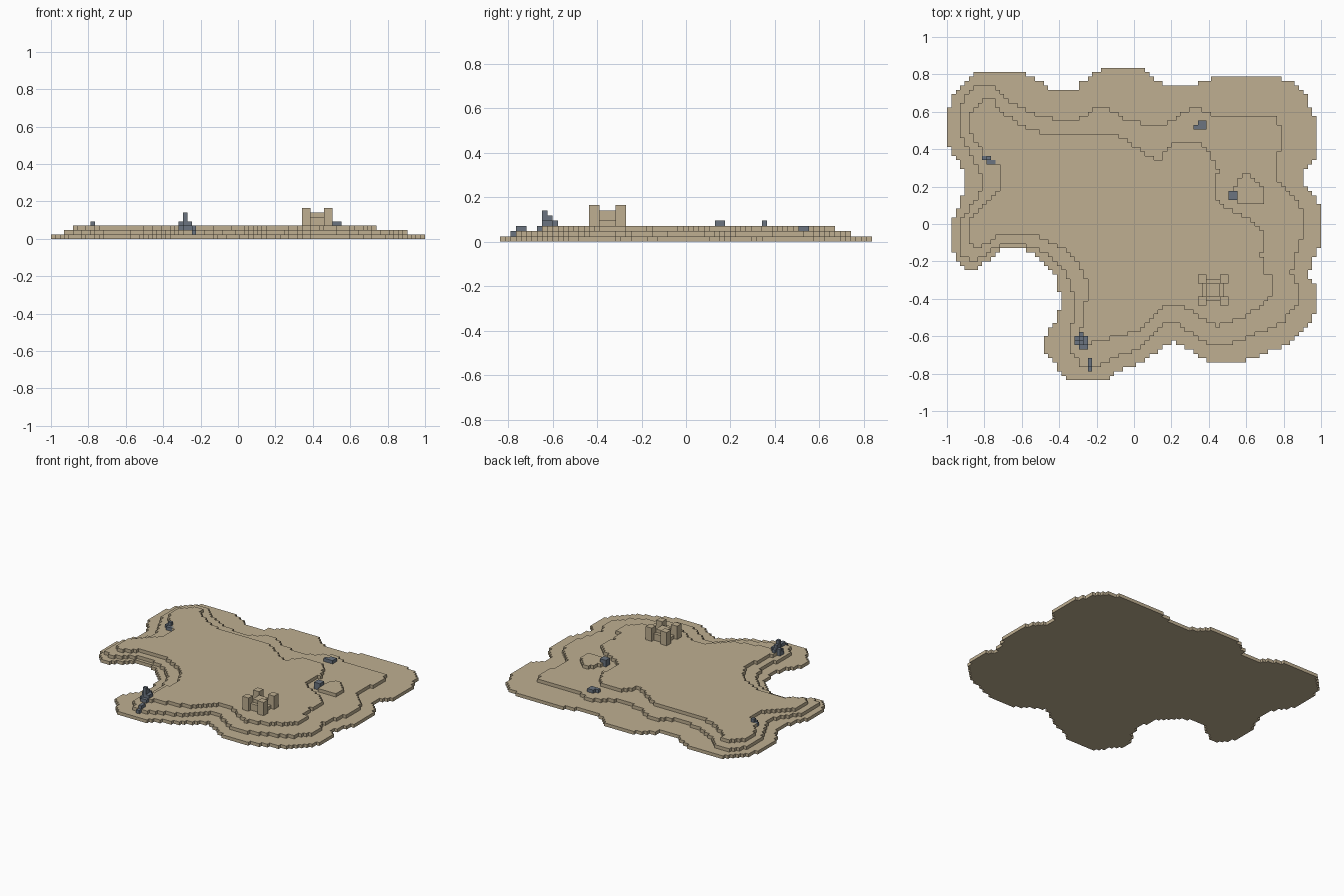
import bpy, bmesh

V = 2 / 85          # size of one block; block centres sit on whole multiples of V

def material(name, rgb):
    m = bpy.data.materials.new(name)
    m.diffuse_color = (*rgb, 1)
    return m

sand = material("sand", (0.52, 0.43, 0.285))
slate = material("slate", (0.145, 0.175, 0.215))

# Terrace outlines, lowest first
SHORE = [(-1.01, .58), (-.97, .68), (-.93, .74), (-.84, .82), (-.62, .82), (-.52, .77), (-.42, .71),
         (-.32, .71), (-.27, .77), (-.18, .82), (-.13, .84), (.04, .84), (.10, .78), (.20, .73),
         (.31, .73), (.38, .77), (.48, .80), (.72, .80), (.86, .75), (.93, .67), (.95, .60),
         (.98, .53), (.98, .37), (.91, .28), (.91, .22), (.98, .12), (1.01, .09), (1.01, -.06),
         (.96, -.20), (.93, -.27), (.98, -.33), (.98, -.47), (.93, -.54), (.86, -.62), (.76, -.67),
         (.60, -.73), (.55, -.75), (.42, -.75), (.34, -.70), (.25, -.64), (.20, -.63), (.13, -.68),
         (.03, -.75), (-.08, -.78), (-.16, -.84), (-.32, -.84), (-.39, -.81), (-.43, -.74),
         (-.48, -.67), (-.48, -.62), (-.41, -.50), (-.39, -.40), (-.42, -.28), (-.50, -.19),
         (-.58, -.14), (-.72, -.14), (-.80, -.21), (-.87, -.25), (-.93, -.22), (-.98, -.13),
         (-.98, .01), (-.93, .11), (-.90, .20), (-.91, .28), (-.96, .36), (-1.01, .45)]
MIDDLE = [(-.94, .60), (-.89, .69), (-.85, .73), (-.75, .73), (-.70, .68), (-.58, .61), (-.50, .575),
          (-.37, .55), (-.27, .57), (-.20, .63), (-.14, .63), (-.07, .57), (.05, .54), (.15, .52),
          (.22, .56), (.28, .61), (.36, .62), (.42, .575), (.76, .57), (.79, .50), (.77, .35),
          (.77, .23), (.84, .17), (.90, .08), (.91, -.05), (.87, -.15), (.84, -.27), (.88, -.33),
          (.88, -.42), (.80, -.52), (.68, -.58), (.55, -.63), (.43, -.66), (.35, -.62), (.25, -.54),
          (.18, -.52), (.10, -.60), (.03, -.67), (-.08, -.70), (-.18, -.76), (-.28, -.76),
          (-.34, -.68), (-.35, -.60), (-.32, -.50), (-.32, -.40), (-.35, -.29), (-.42, -.20),
          (-.53, -.12), (-.70, -.11), (-.79, -.16), (-.86, -.21), (-.92, -.17), (-.94, -.08),
          (-.93, .01), (-.88, .08), (-.82, .17), (-.82, .27), (-.88, .38), (-.93, .48)]
PLATEAU = [(-.89, .55), (-.86, .61), (-.82, .66), (-.75, .66), (-.70, .60), (-.60, .53), (-.48, .485),
           (-.10, .485), (-.02, .44), (.05, .38), (.10, .35), (.14, .35), (.20, .43), (.36, .43),
           (.42, .36), (.45, .30), (.43, .18), (.46, .10), (.56, .06), (.64, .02), (.70, -.05),
           (.68, -.17), (.70, -.26), (.75, -.28), (.75, -.38), (.68, -.44), (.58, -.50), (.44, -.55),
           (.37, -.51), (.25, -.43), (.18, -.43), (.10, -.50), (.02, -.57), (-.08, -.60),
           (-.24, -.64), (-.29, -.62), (-.27, -.45), (-.25, -.40), (-.26, -.28), (-.31, -.20),
           (-.40, -.12), (-.53, -.06), (-.72, -.05), (-.79, -.11), (-.86, -.14), (-.89, -.06),
           (-.88, .03), (-.80, .10), (-.72, .18), (-.72, .32), (-.80, .37), (-.86, .45)]
KNOLL = [(.53, .17), (.56, .25), (.60, .27), (.64, .24), (.70, .17), (.69, .11), (.62, .10), (.55, .12)]

def inside(poly, x, y):
    hit = False
    for (x1, y1), (x2, y2) in zip(poly, poly[1:] + poly[:1]):
        if (y1 > y) != (y2 > y) and x < x1 + (y - y1) * (x2 - x1) / (y2 - y1):
            hit = not hit
    return hit

def block_mesh(name, heights, mat, base=0):
    """Stepped solid from a {(column, row): height} map, outer skin only."""
    bm = bmesh.new()
    def quad(*pts):
        bm.faces.new([bm.verts.new((x * V, y * V, z * V)) for x, y, z in pts])
    for (i, j), h in heights.items():
        a, b, c, d = i - .5, i + .5, j - .5, j + .5
        quad((a, c, h), (b, c, h), (b, d, h), (a, d, h))
        quad((a, d, base), (b, d, base), (b, c, base), (a, c, base))
        for di, dj, p, q in ((0, -1, (a, c), (b, c)), (1, 0, (b, c), (b, d)),
                             (0, 1, (b, d), (a, d)), (-1, 0, (a, d), (a, c))):
            for z in range(heights.get((i + di, j + dj), base), h):
                quad((*p, z), (*q, z), (*q, z + 1), (*p, z + 1))
    bmesh.ops.remove_doubles(bm, verts=bm.verts, dist=V * .01)
    me = bpy.data.meshes.new(name)
    bm.to_mesh(me)
    bm.free()
    me.materials.append(mat)
    ob = bpy.data.objects.new(name, me)
    bpy.context.collection.objects.link(ob)

def fill(heights, x0, x1, y0, y1, h):
    for i in range(x0, x1 + 1):
        for j in range(y0, y1 + 1):
            heights[i, j] = h

# Terraced island
island = {}
for level, outlines in enumerate(([SHORE], [MIDDLE], [PLATEAU, KNOLL]), 1):
    for i in range(-42, 43):
        for j in range(-35, 36):
            if any(inside(o, i * V, j * V) for o in outlines):
                island[i, j] = level
block_mesh("island", island, sand)

# Sand fort: keep, low walls and four corner towers
fort = {}
fill(fort, 16, 20, -17, -13, 4)
fill(fort, 17, 19, -17, -13, 5)
fill(fort, 17, 19, -16, -14, 6)
for x in (15, 20):
    for y in (-18, -13):
        fill(fort, x, x + 1, y, y + 1, 7)
block_mesh("sand_fort", fort, sand, 3)

# Rocks: (base level, {block: top level})
rocks = {
    "tall_rock": (2, {(-12, -26): 5, (-12, -27): 6, (-11, -27): 4, (-12, -25): 4,
                      (-13, -26): 4, (-13, -27): 3, (-11, -26): 4, (-11, -28): 3, (-12, -28): 3}),
    "shore_rock": (1, {(-10, -32): 3, (-9, -32): 2, (-10, -31): 3, (-9, -31): 2, (-10, -33): 2}),
    "knoll_rock": (2, {(22, 6): 4, (23, 6): 4, (22, 7): 4, (23, 7): 4}),
    "north_rock": (2, {(14, 22): 3, (15, 22): 3, (16, 22): 3, (15, 23): 3, (16, 23): 3}),
    "west_rock": (2, {(-34, 15): 3, (-33, 15): 4, (-33, 14): 3, (-32, 14): 3, (-34, 16): 3, (-33, 16): 3}),
}
for name, (base, tops) in rocks.items():
    block_mesh(name, tops, slate, base)
